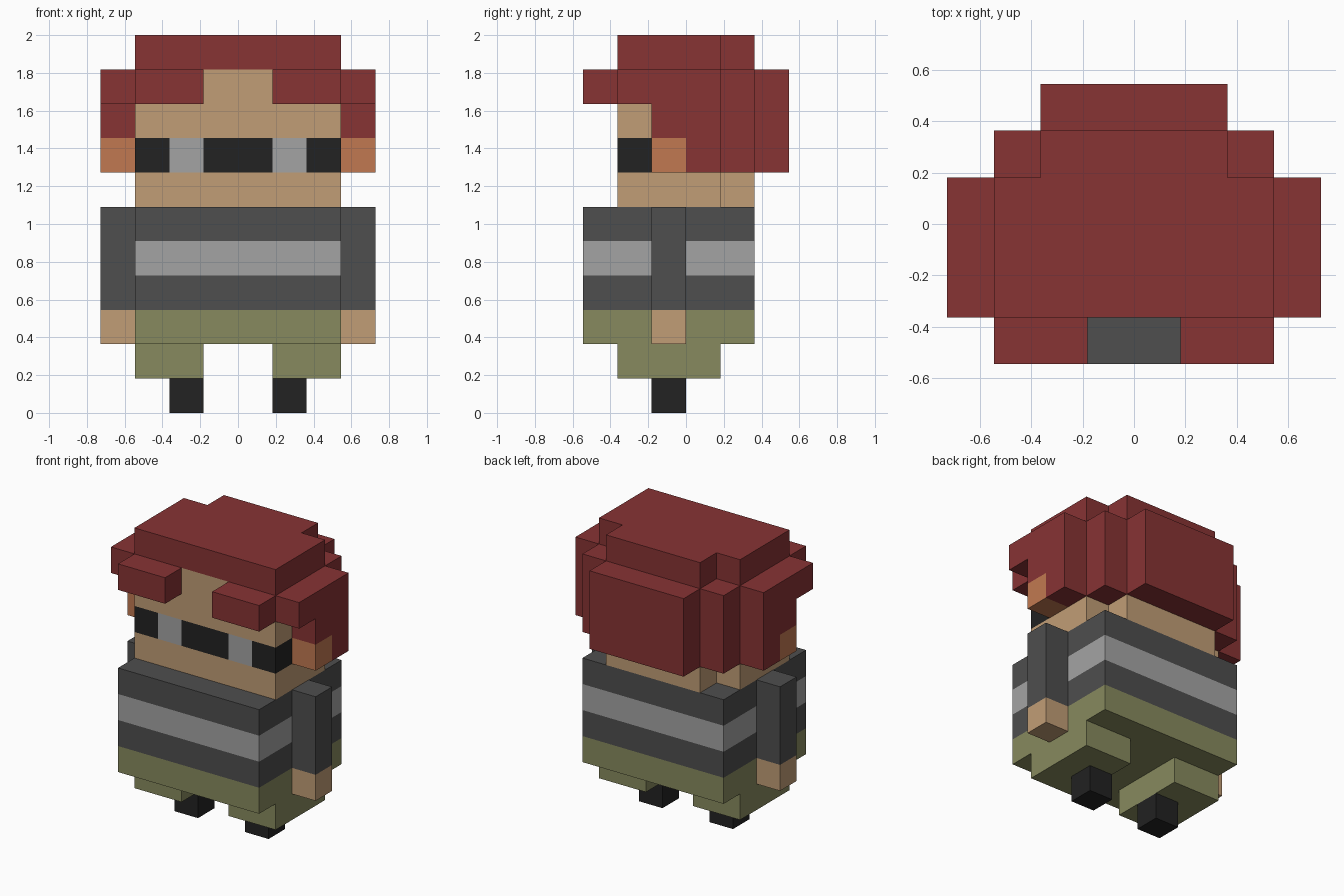
import bpy
import bmesh
from mathutils import Vector

U = 2 / 11  # block size: the figure is eleven blocks tall

if "Cube" in bpy.data.objects:
    bpy.data.objects.remove(bpy.data.objects["Cube"], do_unlink=True)


def make_material(name, rgb):
    linear = [((c / 255 + 0.055) / 1.055) ** 2.4 for c in rgb]
    mat = bpy.data.materials.new(name)
    mat.use_nodes = True
    mat.diffuse_color = (*linear, 1)
    bsdf = next(n for n in mat.node_tree.nodes if n.type == 'BSDF_PRINCIPLED')
    bsdf.inputs["Base Color"].default_value = (*linear, 1)
    bsdf.inputs["Roughness"].default_value = 0.9
    return mat


HAIR = make_material("hair red", (135, 51, 52))
SKIN = make_material("skin tan", (193, 157, 118))
EAR = make_material("ear orange", (193, 121, 81))
BLACK = make_material("black", (34, 34, 34))
LIGHT = make_material("light grey", (164, 164, 164))
DARK = make_material("dark grey", (78, 78, 78))
OLIVE = make_material("trouser olive", (135, 138, 94))


def mirrored(box):
    """The same box on the other side of the body."""
    (x0, x1), y, z = box
    return ((-x1, -x0), y, z)


def blocks(name, boxes, mats, cuts=(), rule=None):
    """Build boxes given as (x, y, z) ranges in blocks, cut them along
    (axis, position) planes and colour each face by a rule."""
    bm = bmesh.new()
    for box in boxes:
        verts = bmesh.ops.create_cube(bm, size=1)["verts"]
        for v in verts:
            v.co = [lo + (hi - lo) * (c + 0.5) for c, (lo, hi) in zip(v.co, box)]
    for axis, pos in cuts:
        normal = Vector((0, 0, 0))
        normal[axis] = 1
        bmesh.ops.bisect_plane(bm, geom=bm.verts[:] + bm.edges[:] + bm.faces[:],
                               plane_co=normal * pos, plane_no=normal)
    if rule:
        for f in bm.faces:
            f.material_index = rule(f.calc_center_median())
    bmesh.ops.scale(bm, vec=(U, U, U), verts=bm.verts)
    bmesh.ops.recalc_face_normals(bm, faces=bm.faces)
    mesh = bpy.data.meshes.new(name)
    bm.to_mesh(mesh)
    bm.free()
    for m in mats:
        mesh.materials.append(m)
    obj = bpy.data.objects.new(name, mesh)
    bpy.context.collection.objects.link(obj)
    return obj


# Limbs and ears, built for the left side and mirrored to the right
for name, box, mat in (
    ("foot", ((1, 2), (-1, 0), (0, 1)), BLACK),
    ("leg", ((1, 3), (-2, 1), (1, 2)), OLIVE),
    ("hand", ((3, 4), (-1, 0), (2, 3)), SKIN),
    ("sleeve", ((3, 4), (-1, 0), (3, 6)), DARK),
    ("ear", ((3, 4), (-1, 0), (7, 8)), EAR),
):
    blocks("left_" + name, [box], [mat])
    blocks("right_" + name, [mirrored(box)], [mat])

# Trousers and striped jumper
blocks("hips", [((-3, 3), (-3, 2), (2, 3))], [OLIVE])
blocks("jumper", [((-3, 3), (-3, 2), (3, 6))], [DARK, LIGHT],
       cuts=[(2, 4), (2, 5)],
       rule=lambda c: 1 if 4 < c.z < 5 else 0)


# Head with a dark eye band holding two pale eyes
def face_colour(c):
    if not (7 < c.z < 8 and c.y < -1):
        return 0
    return 2 if 1 < abs(c.x) < 2 else 1


blocks("head", [((-3, 3), (-2, 1), (6, 10))], [SKIN, BLACK, LIGHT],
       cuts=[(2, 7), (2, 8), (1, -1)] + [(0, x) for x in (-2, -1, 1, 2)],
       rule=face_colour)
blocks("head_back", [((-2, 2), (1, 2), (6, 10))], [SKIN])

# Hair: stepped cap, back panel, and mirrored fringe, corners and sides
blocks("hair_cap", [((-3, 3), (-2, 1), (10, 11)),
                    ((-2, 2), (1, 2), (10, 11))], [HAIR])
blocks("hair_back", [((-2, 2), (2, 3), (7, 10))], [HAIR])
for name, boxes in (
    ("fringe", [((1, 3), (-3, -2), (9, 10))]),
    ("hair_corner", [((2, 3), (1, 2), (7, 10))]),
    ("hair_side", [((3, 4), (-2, 1), (9, 10)),
                   ((3, 4), (-1, 1), (8, 9)),
                   ((3, 4), (0, 1), (7, 8))]),
):
    blocks("left_" + name, boxes, [HAIR])
    blocks("right_" + name, [mirrored(b) for b in boxes], [HAIR])
